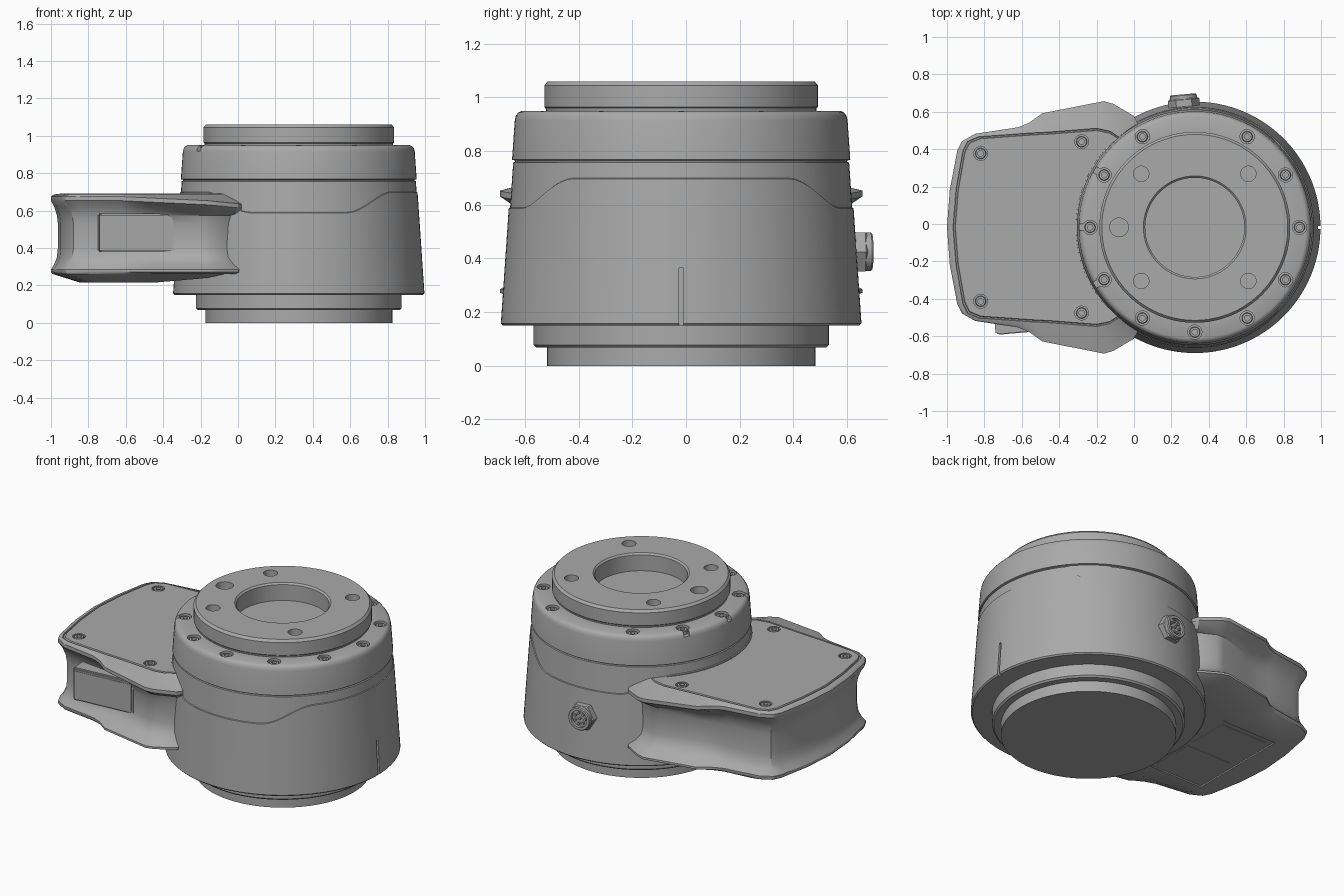
import bpy, bmesh, math
from mathutils import Vector, Matrix

cube = bpy.data.objects.get("Cube")
if cube:
    bpy.data.objects.remove(cube)

GREY = (0.4, 0.4, 0.4, 1)
metal = bpy.data.materials.new("plain grey")
metal.use_nodes = True
metal.diffuse_color = GREY
metal.node_tree.nodes["Principled BSDF"].inputs["Base Color"].default_value = GREY

CX, CY = 0.325, -0.018          # axis of the round body


def shade(mesh, angle=30):
    mesh.polygons.foreach_set("use_smooth", [True] * len(mesh.polygons))
    mesh.set_sharp_from_angle(angle=math.radians(angle))


def finish(name, bm, matrix=None, angle=30):
    bmesh.ops.recalc_face_normals(bm, faces=bm.faces)
    mesh = bpy.data.meshes.new(name)
    bm.to_mesh(mesh)
    bm.free()
    mesh.materials.append(metal)
    shade(mesh, angle)
    ob = bpy.data.objects.new(name, mesh)
    if matrix:
        ob.matrix_world = matrix
    bpy.context.collection.objects.link(ob)
    return ob


def loft(bm, rings):
    """Skin a stack of closed point loops and cap both ends."""
    loops = [[bm.verts.new(p) for p in ring] for ring in rings]
    n = len(loops[0])
    for a, b in zip(loops, loops[1:]):
        for i in range(n):
            j = (i + 1) % n
            bm.faces.new((a[i], a[j], b[j], b[i]))
    bm.faces.new(loops[0][::-1])
    bm.faces.new(loops[-1])


def turn(bm, profile, centre=(0, 0, 0), seg=32):
    """Revolve (radius, height) pairs; a height may depend on the angle."""
    c = Vector(centre)
    rings = []
    for r, z in profile:
        ring = []
        for i in range(seg):
            a = math.tau * i / seg
            h = z(a) if callable(z) else z
            rad = r(h) if callable(r) else r
            ring.append(c + Vector((rad * math.cos(a), rad * math.sin(a), h)))
        rings.append(ring)
    loft(bm, rings)


def box(bm, centre, size, yaw=0):
    m = Matrix.Translation(centre) @ Matrix.Rotation(yaw, 4, 'Z') @ Matrix.Diagonal((*size, 1))
    bmesh.ops.create_cube(bm, size=1, matrix=m)


def cut(ob, bm):
    """Subtract every solid in bm from ob and keep the result."""
    cutter = finish("cutter", bm)
    mod = ob.modifiers.new("cut", 'BOOLEAN')
    mod.object, mod.operation, mod.solver = cutter, 'DIFFERENCE', 'EXACT'
    mod.use_self = True
    dg = bpy.context.evaluated_depsgraph_get()
    mesh = bpy.data.meshes.new_from_object(ob.evaluated_get(dg))
    ob.modifiers.clear()
    ob.data = mesh
    shade(mesh)
    bpy.data.objects.remove(cutter)


def polar(r, deg, z=0):
    a = math.radians(deg)
    return Vector((CX + r * math.cos(a), CY + r * math.sin(a), z))


# Body: tapered housing with a wavy shell step and a straight cap seam
def wall(z):
    return 0.672 - 0.068 * (z - 0.155)


def wave(a):
    off = math.degrees(math.acos(min(1, abs(math.sin(a)))))
    t = max(0, min(1, (off - 23) / 28))
    return 0.59 + 0.11 * t * t * (3 - 2 * t)


bm = bmesh.new()
turn(bm, [(0.50, 0), (0.50, 0.068), (0.54, 0.068), (0.55, 0.078), (0.55, 0.15),
          (0.664, 0.15), (0.672, 0.158),
          (wall, lambda a: wave(a) - 0.003),
          (lambda z: wall(z) - 0.005, wave),
          (wall(0.757) - 0.005, 0.757), (wall(0.76) - 0.012, 0.76),
          (wall(0.765) - 0.012, 0.765), (wall(0.768), 0.768),
          (0.620, 0.915), (0.616, 0.932), (0.607, 0.944), (0.594, 0.95),
          (0.50, 0.95)], (CX, CY, 0), 128)
body = finish("body_housing", bm)

screw_angles = [a for a in range(0, 360, 30) if a != 90]
bm = bmesh.new()
for a in screw_angles:
    turn(bm, [(0.038, 0.925), (0.038, 1.0)], polar(0.56, a), 24)
for a in (150, 180, 210):
    box(bm, polar(0.61, a, 0.95), (0.07, 0.036, 0.06), math.radians(a))
box(bm, polar(0.68, 0, 0.25), (0.06, 0.016, 0.23))
cut(body, bm)

# Mounting flange with a wide centre recess and bolt holes
bm = bmesh.new()
turn(bm, [(0.50, 0.93), (0.505, 0.96), (0.51, 0.965), (0.51, 1.045), (0.497, 1.06),
          (0.275, 1.06), (0.265, 1.05), (0.265, 0.945)], (CX, CY, 0), 128)
flange = finish("top_flange", bm)
bm = bmesh.new()
turn(bm, [(0.05, 0.97), (0.05, 1.1)], polar(0.405, 180), 32)
for a in (45, 135, 225, 315):
    turn(bm, [(0.041, 0.97), (0.041, 1.1)], polar(0.405, a), 32)
cut(flange, bm)

# Side arm: mirrored half outlines, rounded flares above and below a waist
rim = [(-1, 0), (-.985, .2), (-.945, .41), (-.92, .46), (-.85, .5), (-.62, .535),
       (-.56, .56), (-.49, .61), (-.16, .675), (-.11, .66), (0, .595), (.1, .4)]
waist = [(-.963, 0), (-.948, .2), (-.905, .39), (-.88, .43), (-.82, .455), (-.62, .475),
         (-.53, .485), (-.43, .505), (-.2, .575), (-.15, .575), (-.05, .525), (.1, .38)]
lid = [(-.968, 0), (-.952, .2), (-.915, .41), (-.89, .46), (-.83, .485), (-.62, .5),
       (-.55, .505), (-.45, .51), (-.2, .53), (-.13, .515), (-.03, .45), (.1, .36)]


def mirror(half, height):
    """Full loop from a half outline; height is a rule of (x, y)."""
    up = [(x, y + CY, height(x, y)) for x, y in half]
    down = [(x, CY - y, height(x, y)) for x, y in half[:0:-1]]
    return up + down


def mix(a, b, t):
    return [(p[0] + (q[0] - p[0]) * t, p[1] + (q[1] - p[1]) * t) for p, q in zip(a, b)]


def shrink(half, sx, sy):
    return [(-.45 + (x + .45) * (sx if x < -.45 else 1), y * sy) for x, y in half]


def flat(z):
    return lambda x, y: z


def rim_z(x, y):
    return 0.683 - 0.022 * max(0, min(1, (x + .62) / .46)) - 0.1 * max(0, x + .16)


def belly(x, y):
    return 0.215 + 0.12 * max(0, x + .38)


bm = bmesh.new()
loft(bm, [mirror(shrink(lid, .76, .88), belly),
          mirror(mix(rim, lid, .2), flat(0.262)), mirror(rim, flat(0.272)),
          mirror(rim, flat(0.285)),
          mirror(mix(rim, waist, .5), flat(0.315)), mirror(mix(rim, waist, .85), flat(0.35)),
          mirror(waist, flat(0.40)), mirror(waist, flat(0.53)),
          mirror(mix(rim, waist, .85), flat(0.575)),
          mirror(mix(rim, waist, .5), lambda x, y: rim_z(x, y) - 0.065),
          mirror(rim, lambda x, y: rim_z(x, y) - 0.03),
          mirror(rim, lambda x, y: rim_z(x, y) - 0.008),
          mirror(mix(rim, lid, .25), rim_z),
          mirror(lid, flat(0.69)), mirror(shrink(lid, .995, .995), flat(0.682)),
          mirror(shrink(lid, .98, .983), flat(0.682)),
          mirror(shrink(lid, .975, .977), flat(0.692))])
arm = finish("side_arm", bm, angle=35)

# Screw pockets in the lid and the shallow recess below
lid_screws = [Vector((x, CY + s * y, 0)) for s in (1, -1) for x, y in ((-.82, .395), (-.28, .458))]
bm = bmesh.new()
for p in lid_screws:
    turn(bm, [(0.037, 0.675), (0.037, 0.75)], p, 24)
box(bm, (-.59, CY, 0.21), (0.4, 0.66, 0.026))
cut(arm, bm)

bm = bmesh.new()
for s in (1, -1):
    box(bm, (-.59, CY + s * .155, 0.2225), (0.32, 0.27, 0.006))
finish("underside_plates", bm)

# Socket-head screws
bm = bmesh.new()
for places, z in (([polar(0.56, a) for a in screw_angles], 0.915), (lid_screws, 0.665)):
    for p in places:
        turn(bm, [(0.029, z), (0.029, z + 0.023), (0.026, z + 0.027),
                  (0.015, z + 0.027), (0.015, z + 0.013)], p, 18)
finish("screws", bm)

# Plug block on the front of the arm, with a face plate and grip ribs
YAW = math.radians(5)
turned = Matrix.Translation((-.545, -.49, .482)) @ Matrix.Rotation(YAW, 4, 'Z')
bm = bmesh.new()
box(bm, (0, 0, 0), (0.405, 0.165, 0.205))
bmesh.ops.bevel(bm, geom=bm.edges[:], offset=0.008, segments=2, affect='EDGES')
finish("plug_block", bm, turned)
bm = bmesh.new()
box(bm, (0, -0.083, 0), (0.37, 0.006, 0.17))
for i in range(3):
    box(bm, (0.203, -0.06 + i * 0.03, 0), (0.014, 0.014, 0.17))
finish("plug_face_and_ribs", bm, turned)

# Round cable connector on the back
axis = Vector((math.cos(math.radians(95)), math.sin(math.radians(95)), 0))
stand = Matrix.Translation(polar(0, 0, 0.425) + axis * 0.6) @ axis.to_track_quat('Z', 'Y').to_matrix().to_4x4()
bm = bmesh.new()
turn(bm, [(0.084, 0), (0.084, 0.085), (0.076, 0.092)], seg=6)
turn(bm, [(0.072, 0.08), (0.072, 0.108), (0.067, 0.114), (0.052, 0.114), (0.052, 0.095)], seg=32)
for i in range(8):
    a = math.tau * i / 7
    r = 0.034 if i < 7 else 0
    turn(bm, [(0.008, 0.09), (0.008, 0.108)], (r * math.cos(a), r * math.sin(a), 0), 10)
finish("cable_connector", bm, stand)
